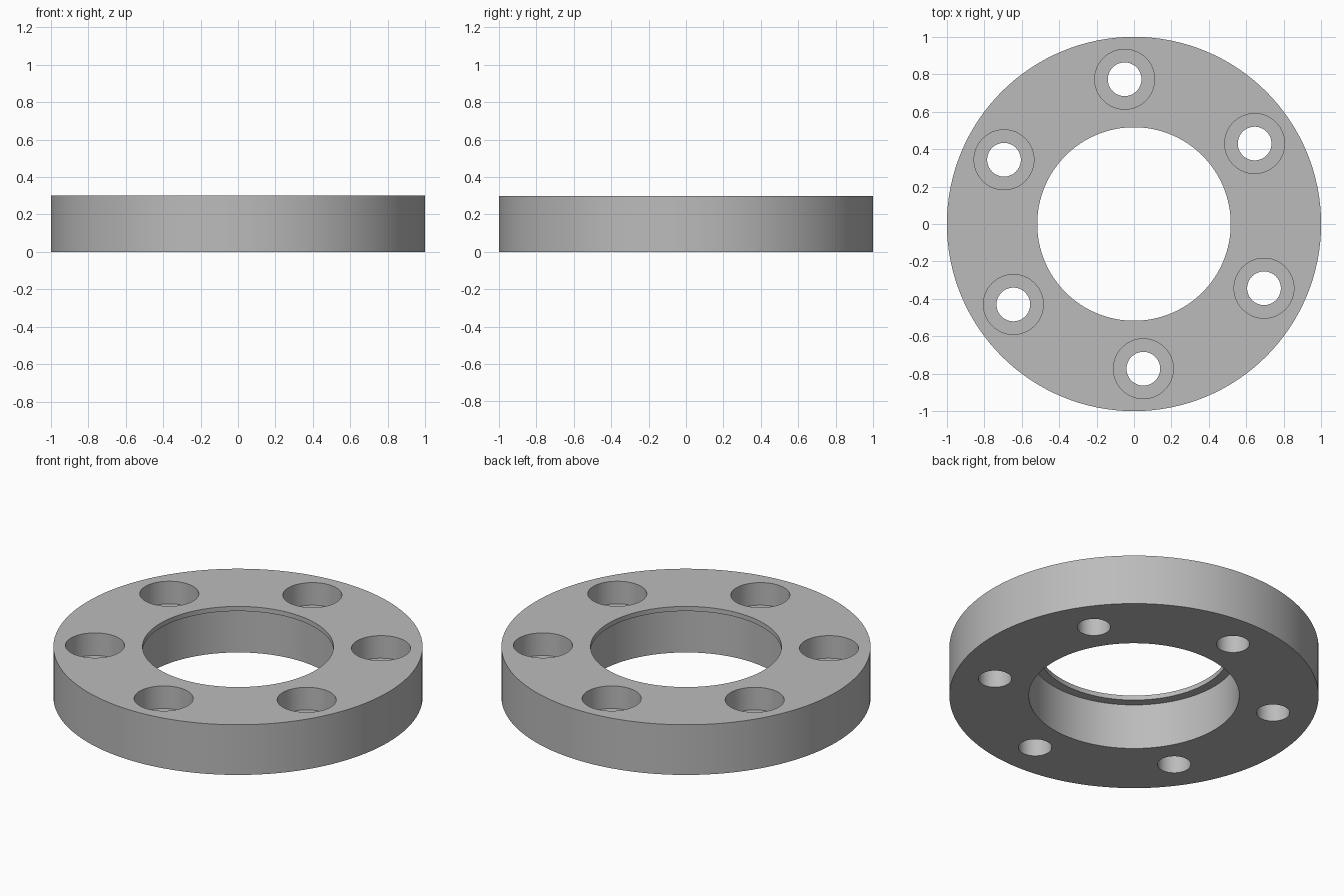
import bpy
from math import cos, sin, radians

HEIGHT = 0.30
BOLT_CIRCLE = 0.775
BOLT_COUNT = 6
FIRST_ANGLE = 33.7

default = bpy.data.objects.get("Cube")
if default:
    bpy.data.objects.remove(default, do_unlink=True)

# Plain grey metal
grey = bpy.data.materials.new("grey_metal")
grey.use_nodes = True
colour = (0.5, 0.5, 0.5, 1)
grey.diffuse_color = colour
grey.node_tree.nodes["Principled BSDF"].inputs["Base Color"].default_value = colour


def cylinder(name, radius, bottom, top, x=0, y=0, sides=64):
    bpy.ops.mesh.primitive_cylinder_add(
        vertices=sides, radius=radius, depth=top - bottom,
        location=(x, y, (bottom + top) / 2))
    obj = bpy.context.object
    obj.name = name
    obj.data.materials.append(grey)
    return obj


def cut(body, cutter):
    cutter.hide_render = True
    mod = body.modifiers.new("cut", 'BOOLEAN')
    mod.operation = 'DIFFERENCE'
    mod.solver = 'EXACT'
    mod.object = cutter
    bpy.context.view_layer.objects.active = body
    bpy.ops.object.modifier_apply(modifier=mod.name)
    bpy.data.objects.remove(cutter, do_unlink=True)


# Ring body
ring = cylinder("flange_ring", 1.0, 0, HEIGHT, sides=128)

# Central bore: wide from below, with a thin lip left at the top
cut(ring, cylinder("lip_cutter", 0.517, -0.1, HEIGHT + 0.1, sides=128))
cut(ring, cylinder("bore_cutter", 0.57, -0.1, 0.272, sides=128))

# Counterbored bolt holes
for i in range(BOLT_COUNT):
    angle = radians(FIRST_ANGLE + i * 360 / BOLT_COUNT)
    x, y = BOLT_CIRCLE * cos(angle), BOLT_CIRCLE * sin(angle)
    cut(ring, cylinder("bolt_hole_cutter", 0.09, -0.1, HEIGHT + 0.1, x, y))
    cut(ring, cylinder("counterbore_cutter", 0.16, HEIGHT - 0.135, HEIGHT + 0.1, x, y))

# Smooth walls with crisp rims
bpy.ops.object.select_all(action='DESELECT')
ring.select_set(True)
bpy.context.view_layer.objects.active = ring
bpy.ops.object.shade_smooth_by_angle(angle=radians(30))
